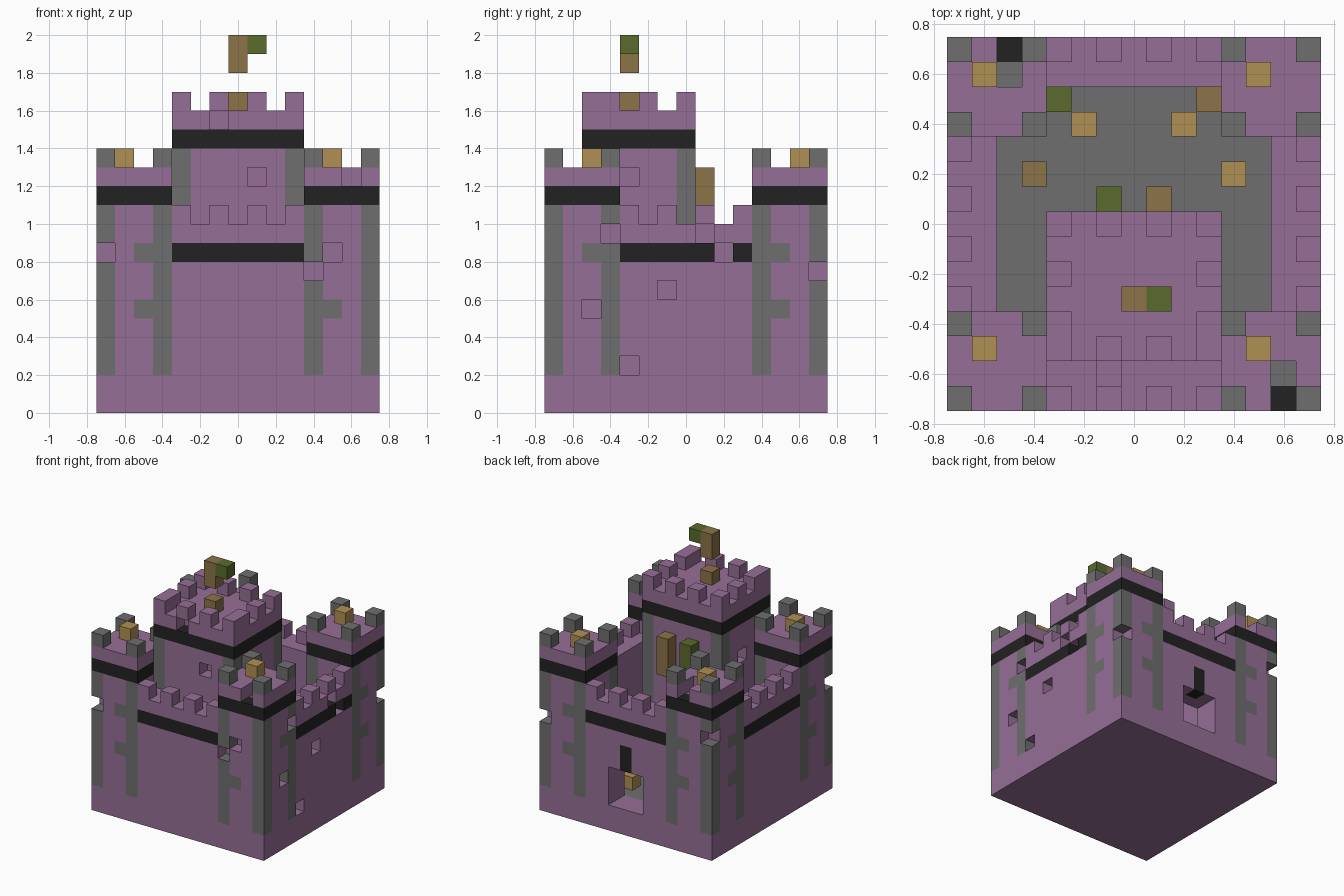
import bpy, bmesh
from mathutils import Vector

cube = bpy.data.objects.get("Cube")
if cube:
    bpy.data.objects.remove(cube)

U = 0.1          # block size
N = 15           # blocks along each side

PALETTE = {"plum_stone": "966F96", "grey_stone": "6E6E6E", "black_trim": "222222",
           "torch_yellow": "B09052", "wood_brown": "8C7347", "banner_green": "5A6B2D"}
PLUM, GREY, BLACK, YELLOW, BROWN, GREEN = range(len(PALETTE))


def linear(h):
    c = int(h, 16) / 255
    return c / 12.92 if c <= 0.04045 else ((c + 0.055) / 1.055) ** 2.4


mats = []
for name, code in PALETTE.items():
    m = bpy.data.materials.new(name)
    m.use_nodes = True
    col = [linear(code[i:i + 2]) for i in (0, 2, 4)] + [1]
    m.diffuse_color = col
    bsdf = m.node_tree.nodes["Principled BSDF"]
    bsdf.inputs["Base Color"].default_value = col
    bsdf.inputs["Roughness"].default_value = 0.9
    mats.append(m)

blocks = {}      # cell -> (part name, colour)


def box(part, xs, ys, zs, colour):
    for i in range(*xs):
        for j in range(*ys):
            for k in range(*zs):
                blocks[i, j, k] = (part, colour)


def block(part, i, j, k, colour, height=1):
    box(part, (i, i + 1), (j, j + 1), (k, k + height), colour)


def band(part, xs, ys, k):
    """Black trim course round a grey core."""
    box(part, xs, ys, (k, k + 1), BLACK)
    box(part, (xs[0] + 1, xs[1] - 1), (ys[0] + 1, ys[1] - 1), (k, k + 1), GREY)


# Ground slab with a paved yard
box("ground", (0, N), (0, N), (0, 2), PLUM)
box("ground", (2, N - 2), (2, N - 2), (1, 2), GREY)

# Four curtain walls: two blocks thick, trim course and merlons outside
for side in ("front", "back", "right", "left"):
    def along(a, b, depth, zs, colour):
        near = side in ("front", "right")
        d = depth if near else (N - depth[1], N - depth[0])
        xs, ys = ((a, b), d) if side in ("front", "back") else (d, (a, b))
        box(side + "_wall", xs, ys, zs, colour)
    along(4, 11, (0, 2), (2, 10), PLUM)
    along(4, 11, (0, 1), (8, 9), BLACK)
    for a in range(4, 11, 2):
        along(a, a + 1, (0, 1), (10, 11), PLUM)

# Corner towers with grey quoins, trim, merlons and a torch
for sx, x in (("right", 0), ("left", 11)):
    for sy, y in (("front", 0), ("back", 11)):
        part = f"{sy}_{sx}_tower"
        xs, ys = (x, x + 4), (y, y + 4)
        box(part, xs, ys, (2, 13), PLUM)
        for i in (x, x + 3):
            for j in (y, y + 3):
                block(part, i, j, 2, GREY, 9)
                block(part, i, j, 13, GREY)
        # side stones bonded to the inner quoins on the two outer faces
        ox, oy = (0, 2) if x == 0 else (14, 12)
        px, py = (0, 2) if y == 0 else (14, 12)
        for k in (5, 8):
            block(part, oy, px, k, GREY)
            block(part, ox, py, k, GREY)
        band(part, xs, ys, 11)
        block(part + "_torch", x + 1, y + 2, 13, YELLOW)

# Keep with grey corner columns, trim and merlons
KX, KY = (4, 11), (2, 8)
box("keep", KX, KY, (2, 16), PLUM)
for i in (4, 10):
    for j in (2, 7):
        block("keep", i, j, 2, GREY, 12)
    for j in (3, 5, 7):
        block("keep", i, j, 16, PLUM)
for i in range(4, 11, 2):
    for j in (2, 7):
        block("keep", i, j, 16, PLUM)
band("keep", KX, KY, 14)

# Flagpole with a gap, and the banner on the back of the keep
block("flagpole", 7, 4, 16, BROWN)
block("flagpole", 7, 4, 18, BROWN, 2)
block("flag", 8, 4, 19, GREEN)
block("banner_pole", 8, 8, 10, BROWN, 3)
block("banner", 6, 8, 11, GREEN, 2)

# Loose blocks in the yard
for i, j, c in ((5, 11, YELLOW), (9, 11, YELLOW), (11, 9, YELLOW),
                (3, 9, BROWN), (10, 12, BROWN), (4, 12, GREEN)):
    label = {YELLOW: "yard_torch", BROWN: "yard_post", GREEN: "yard_shrub"}[c]
    block(f"{label}_{i}_{j}", i, j, 2, c)

# Gateway through the back wall, with a dark slit above
for i in range(6, 9):
    for j in (13, 14):
        for k in range(2, 5):
            del blocks[i, j, k]
block("back_wall", 7, 14, 5, BLACK, 2)

# Missing stones
for cell in ((0, 0, 8), (12, 0, 8), (11, 0, 7), (0, 14, 9), (14, 14, 7),
             (8, 2, 12), (6, 2, 15), (10, 4, 12), (4, 5, 11), (6, 1, 9),
             (14, 3, 9), (14, 8, 9), (14, 9, 8), (14, 6, 6), (14, 2, 5), (14, 4, 2),
             (2, 14, 12), (2, 13, 12), (13, 0, 12), (13, 1, 12)):
    blocks.pop(cell, None)


# Turn each part into a mesh of its exposed faces
def build(part, cells):
    bm = bmesh.new()
    for cell, colour in cells:
        centre = Vector(cell) + Vector((0.5 - N / 2, 0.5 - N / 2, 0.5))
        for axis in range(3):
            for sign in (-1, 1):
                n = [0, 0, 0]
                n[axis] = sign
                if tuple(c + d for c, d in zip(cell, n)) in blocks:
                    continue
                n = Vector(n)
                u = Vector([1.0 if a == (axis + 1) % 3 else 0.0 for a in range(3)])
                v = n.cross(u)
                ring = (-u - v, u - v, u + v, -u + v)
                f = bm.faces.new([bm.verts.new((centre + (n + r) / 2) * U) for r in ring])
                f.material_index = colour
    bmesh.ops.remove_doubles(bm, verts=bm.verts, dist=U / 100)
    bmesh.ops.dissolve_limit(bm, angle_limit=0.01, verts=bm.verts, edges=bm.edges,
                             delimit={"MATERIAL"})
    mesh = bpy.data.meshes.new(part)
    bm.to_mesh(mesh)
    bm.free()
    for m in mats:
        mesh.materials.append(m)
    bpy.context.collection.objects.link(bpy.data.objects.new(part, mesh))


parts = {}
for cell, (part, colour) in blocks.items():
    parts.setdefault(part, []).append((cell, colour))
for part, cells in parts.items():
    build(part, cells)
